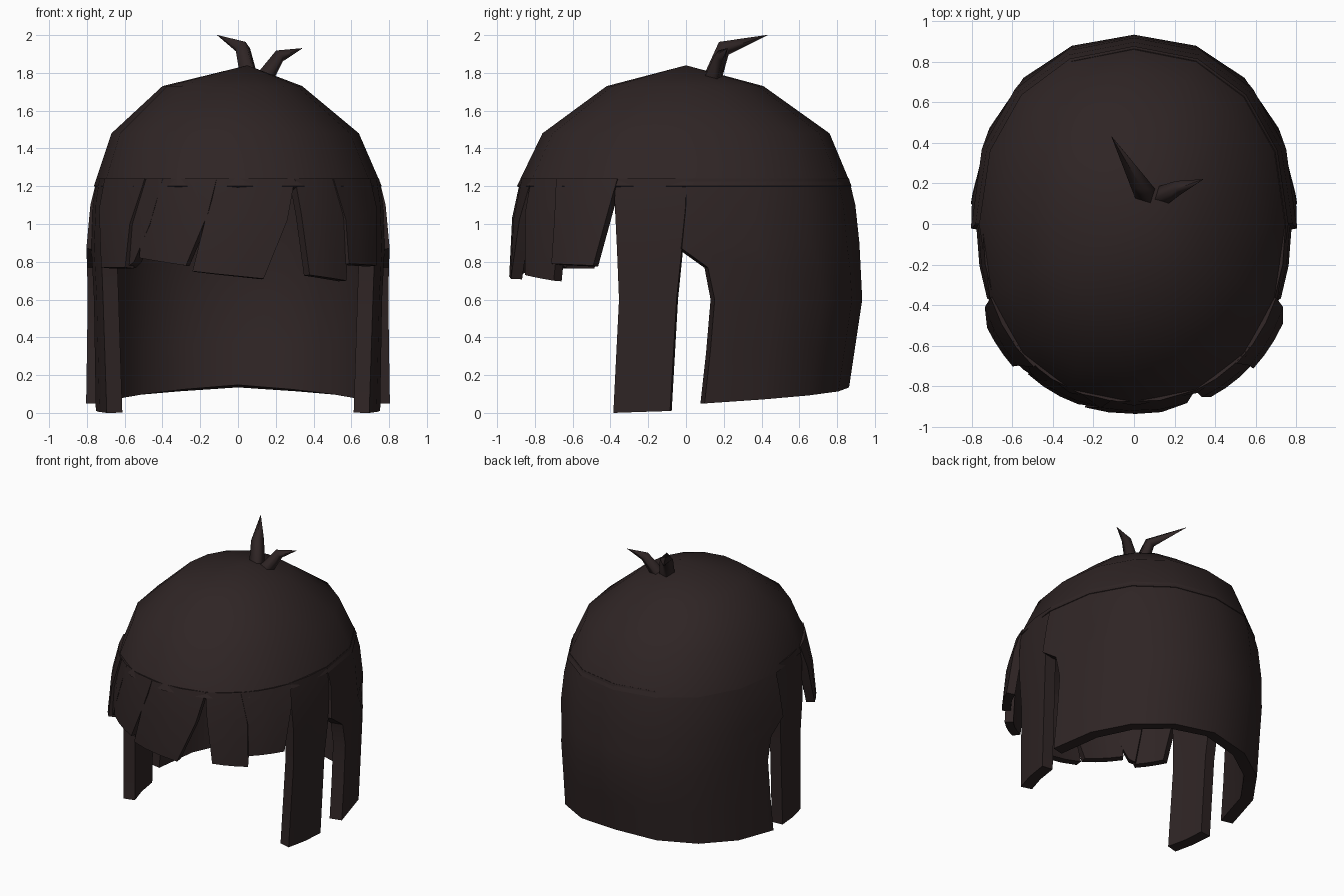
import bpy, bmesh
from math import sin, cos, acos, radians, degrees, copysign
from mathutils import Vector

cube = bpy.data.objects.get("Cube")
if cube:
    bpy.data.objects.remove(cube)

hair = bpy.data.materials.new("dark_brown_hair")
hair.use_nodes = True
color = (0.028, 0.018, 0.018, 1)
hair.diffuse_color = color
bsdf = hair.node_tree.nodes["Principled BSDF"]
bsdf.inputs["Base Color"].default_value = color
bsdf.inputs["Roughness"].default_value = 0.8

# Head profile: height, centre x, half width, front depth, back depth
PROFILE = [(1.84, .05, 0, 0, 0), (1.73, -.03, .37, .42, .41), (1.48, -.015, .655, .76, .76),
           (1.18, 0, .77, .905, .885), (.9, 0, .8, .925, .915), (.6, 0, .8, .93, .93),
           (0, 0, .805, .93, .84)]


def power(v):
    return copysign(abs(v) ** .92, v)


def surface(angle, z, push=0):
    """Point on the head: angle 0 is the left side, 90 the back, -90 the front."""
    z = min(max(z, 0), 1.84)
    for a, b in zip(PROFILE, PROFILE[1:]):
        if z >= b[0]:
            t = (a[0] - z) / (a[0] - b[0])
            _, cx, rx, front, back = [p + (q - p) * t for p, q in zip(a, b)]
            break
    c, s = power(cos(radians(angle))), power(sin(radians(angle)))
    return Vector((cx + (rx + push) * c, ((back if s > 0 else front) + push) * s, z))


def finish(name, bm, thickness, mirror=False):
    """Turn faces outward, then thicken and smooth the sheet."""
    bm.normal_update()
    for f in bm.faces:
        if f.normal.dot(f.calc_center_median() - Vector((0, 0, .6))) < 0:
            f.normal_flip()
    mesh = bpy.data.meshes.new(name)
    bm.to_mesh(mesh)
    bm.free()
    mesh.materials.append(hair)
    ob = bpy.data.objects.new(name, mesh)
    bpy.context.collection.objects.link(ob)
    if mirror:
        m = ob.modifiers.new("mirror", "MIRROR")
        m.merge_threshold = .01
    s = ob.modifiers.new("thickness", "SOLIDIFY")
    s.thickness = thickness
    s.offset = -1
    bpy.ops.object.select_all(action="DESELECT")
    ob.select_set(True)
    bpy.context.view_layer.objects.active = ob
    bpy.ops.object.convert(target="MESH")
    bpy.ops.object.shade_smooth_by_angle(angle=radians(42))


def panel(name, left, right, columns, thickness, push=0, tip_push=None, mirror=False):
    """Sheet of hair stretched between two edges of (angle, height) points."""
    bm = bmesh.new()
    tip_push = push if tip_push is None else tip_push
    rows = []
    for i, ((a0, z0), (a1, z1)) in enumerate(zip(left, right)):
        offset = push + (tip_push - push) * i / (len(left) - 1)
        rows.append([bm.verts.new(surface(a0 + (a1 - a0) * t, z0 + (z1 - z0) * t, offset))
                     for t in [j / columns for j in range(columns + 1)]])
    for upper, lower in zip(rows, rows[1:]):
        for j in range(columns):
            bm.faces.new((upper[j], upper[j + 1], lower[j + 1], lower[j]))
    finish(name, bm, thickness, mirror)


# Crown of the head
bm = bmesh.new()
SIDES = 16
apex = bm.verts.new(surface(0, 1.84))
rings = [[bm.verts.new(surface(360 * j / SIDES, z)) for j in range(SIDES)]
         for z in (1.73, 1.48, 1.2)]
for j in range(SIDES):
    k = (j + 1) % SIDES
    bm.faces.new((apex, rings[0][j], rings[0][k]))
    for upper, lower in zip(rings, rings[1:]):
        bm.faces.new((upper[j], lower[j], lower[k], upper[k]))
finish("crown", bm, .07)

# Long back hair, mirrored at the middle
panel("back_hair",
      [(0, 1.24), (0, 1.1), (-1, .87), (6, .77), (8, .6), (7, .32), (5.5, .05)],
      [(90, 1.24), (90, 1.1), (90, .9), (90, .77), (90, .6), (90, .36), (90, .135)],
      4, .09, .003, mirror=True)

# Long locks in front of the ears
panel("side_lock",
      [(-23, 1.24), (-23, 1.13), (-22, .87), (-21.5, .6), (-24, 0)],
      [(0, 1.24), (0, 1.1), (-1, .87), (-2.5, .6), (-4.5, .01)],
      2, .085, .003, -.05, mirror=True)


# Fringe strands, edges given as (x, height)
def strand(name, left, right, push=.004):
    def edge(points):
        return [(-degrees(acos(x / .8)), z) for x, z in points]
    panel(name, edge(left), edge(right), 3, .06, push * .3, push)


strand("fringe_outer_right", [(-.74, 1.24), (-.73, 1.08), (-.69, .77)],
       [(-.5, 1.24), (-.55, 1.0), (-.56, .77)], .03)
strand("fringe_small_right", [(-.62, 1.24), (-.6, 1.0), (-.57, .77)],
       [(-.4, 1.24), (-.45, 1.0), (-.53, .8)])
strand("fringe_inner_right", [(-.55, 1.24), (-.5, 1.02), (-.5, .82)],
       [(-.1, 1.24), (-.14, 1.06), (-.25, .78)])
strand("fringe_middle", [(-.25, 1.24), (-.15, 1.04), (-.215, .75)],
       [(.3, 1.24), (.24, 1.02), (.115, .71)], .008)
strand("fringe_inner_left", [(.3, 1.24), (.315, 1.05), (.35, .73)],
       [(.6, 1.24), (.57, 1.05), (.55, .7)], .012)
strand("fringe_outer_left", [(.52, 1.24), (.55, 1.02), (.55, .79)],
       [(.74, 1.24), (.73, 1.08), (.7, .78)], .03)


# Stray tufts on the crown
def tuft(name, points, radii):
    curve = bpy.data.curves.new(name, "CURVE")
    curve.dimensions = "3D"
    curve.bevel_depth = 1
    curve.bevel_resolution = 0
    curve.use_fill_caps = True
    spline = curve.splines.new("POLY")
    spline.points.add(len(points) - 1)
    for p, co, r in zip(spline.points, points, radii):
        p.co = (*co, 1)
        p.radius = r
    curve.materials.append(hair)
    bpy.context.collection.objects.link(bpy.data.objects.new(name, curve))


tuft("tuft_tall", [(.06, .14, 1.77), (.025, .2, 1.93), (-.11, .43, 2.0)], (.055, .045, .001))
tuft("tuft_short", [(.14, .14, 1.77), (.22, .18, 1.89), (.34, .22, 1.93)], (.05, .035, .001))
